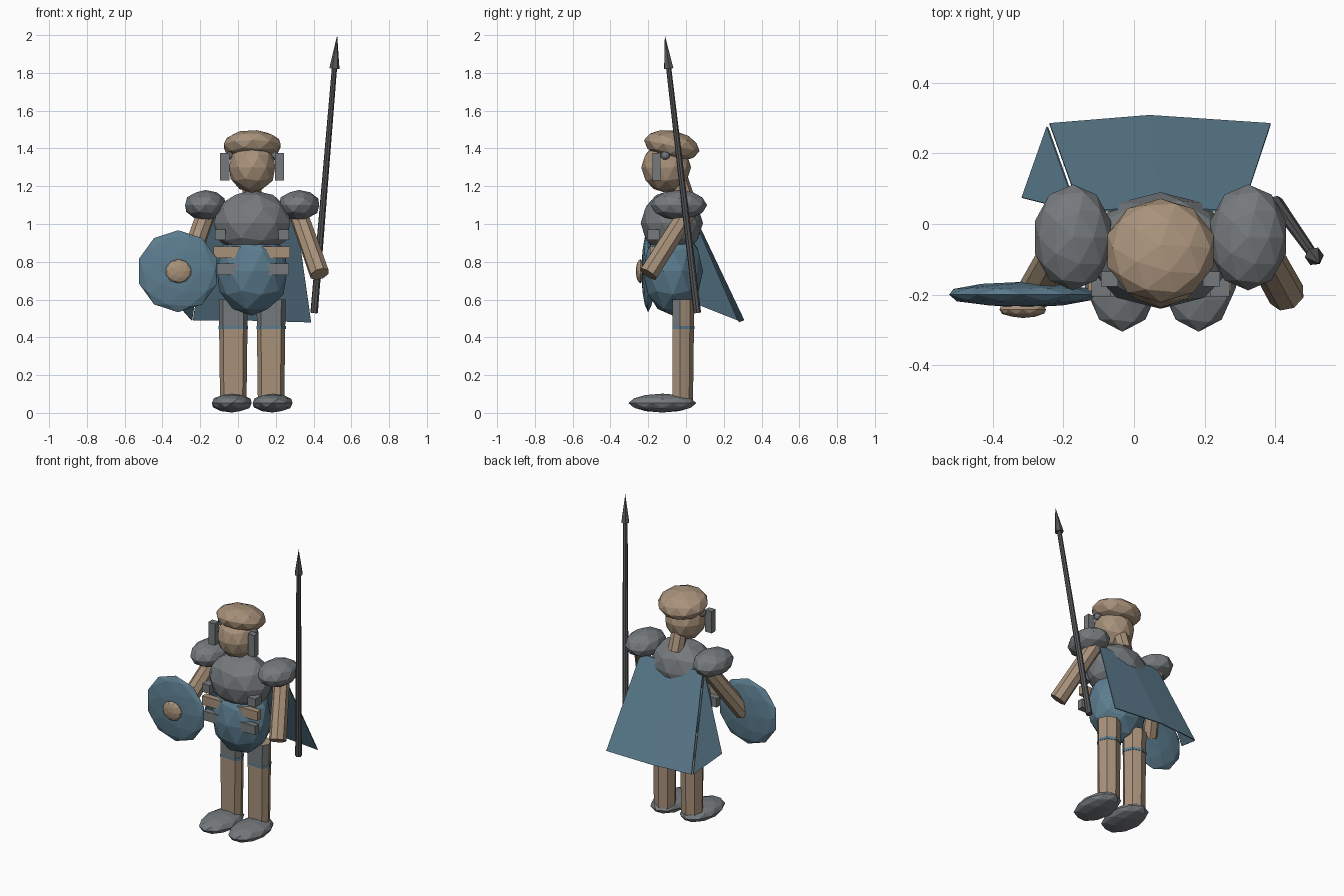
import bpy, bmesh, math
from mathutils import Matrix, Vector

if "Cube" in bpy.data.objects:
    bpy.data.objects.remove(bpy.data.objects["Cube"])

CX = 0.075  # the body's centre line


def material(name, rgb):
    m = bpy.data.materials.new(name)
    m.diffuse_color = (*rgb, 1)
    m.use_nodes = True
    m.node_tree.nodes["Principled BSDF"].inputs["Base Color"].default_value = m.diffuse_color
    return m


TAN = material("tan", (0.39, 0.285, 0.195))
GREY = material("steel grey", (0.18, 0.195, 0.205))
BLUE = material("cloth blue", (0.107, 0.204, 0.274))
DARK = material("dark iron", (0.10, 0.10, 0.105))


def finish(name, bm, *mats):
    bmesh.ops.recalc_face_normals(bm, faces=bm.faces)
    me = bpy.data.meshes.new(name)
    bm.to_mesh(me)
    bm.free()
    for m in mats:
        me.materials.append(m)
    ob = bpy.data.objects.new(name, me)
    bpy.context.collection.objects.link(ob)
    return ob


def ball(name, loc, size, mat, rx=0, pole_forward=False):
    bm = bmesh.new()
    bmesh.ops.create_icosphere(bm, subdivisions=2, radius=1)
    if pole_forward:
        bm.transform(Matrix.Rotation(math.pi / 2, 4, 'X'))
    bm.transform(Matrix.Translation(loc) @ Matrix.Rotation(rx, 4, 'X') @ Matrix.Diagonal((*size, 1)))
    return finish(name, bm, mat)


def rod(name, a, b, r1, r2, mat, sides=8, extra=None):
    a, b = Vector(a), Vector(b)
    d = b - a
    bm = bmesh.new()
    bmesh.ops.create_cone(bm, cap_ends=True, segments=sides, radius1=r1, radius2=r2, depth=d.length)
    rot = d.to_track_quat('Z', 'Y').to_matrix().to_4x4()
    bm.transform(Matrix.Translation((a + b) / 2) @ rot)
    return finish(name, bm, mat, *([extra] if extra else []))


def box(name, lo, hi, mat):
    lo, hi = Vector(lo), Vector(hi)
    bm = bmesh.new()
    bmesh.ops.create_cube(bm, size=1)
    bm.transform(Matrix.Translation((lo + hi) / 2) @ Matrix.Diagonal((*(hi - lo), 1)))
    return finish(name, bm, mat)


def sheet(name, faces, mat):
    bm = bmesh.new()
    for pts in faces:
        bm.faces.new([bm.verts.new(p) for p in pts])
    bmesh.ops.remove_doubles(bm, verts=bm.verts, dist=0.001)
    ob = finish(name, bm, mat)
    mod = ob.modifiers.new("thickness", 'SOLIDIFY')
    mod.thickness = 0.006
    mod.offset = 0
    return ob


# head, cap and neck
ball("head", (CX, -0.105, 1.30), (0.128, 0.132, 0.135), TAN)
ball("cap", (CX, -0.075, 1.415), (0.158, 0.15, 0.08), TAN, rx=-0.2)
rod("neck", (CX, 0.0, 1.12), (CX, -0.06, 1.30), 0.05, 0.05, TAN)

# torso
ball("breastplate", (CX, -0.075, 1.005), (0.212, 0.165, 0.175), GREY)
ball("tunic", (CX, -0.07, 0.75), (0.195, 0.16, 0.235), BLUE)
box("waist_band", (-0.13, -0.19, 0.82), (0.275, -0.15, 0.88), TAN)
box("belt", (-0.11, -0.205, 0.73), (0.27, -0.165, 0.79), GREY)

for side, s in (("left", -1), ("right", 1)):
    def x(v):
        return CX + s * v

    # cheek guard, chest buckle and shoulder pad
    box(side + "_cheek_guard", (x(0.145) - 0.024, -0.177, 1.23), (x(0.145) + 0.024, -0.135, 1.375), GREY)
    ball(side + "_cap_rivet", (x(0.12), -0.11, 1.362), (0.02, 0.025, 0.022), GREY)
    box(side + "_buckle", (x(0.168) - 0.028, -0.205, 0.915), (x(0.168) + 0.028, -0.14, 0.97), GREY)
    ball(side + "_shoulder_pad", (x(0.248), -0.038, 1.10), (0.113, 0.15, 0.08), GREY)

    # arm, reaching forward
    rod(side + "_arm", (x(0.235), 0.02, 1.08), (x(0.357), -0.2, 0.735), 0.05, 0.053, TAN)

    # leg: shin, knee band and thigh with a flattened front
    parts = [rod(side + "_shin", (x(0.1), -0.033, 0.06), (x(0.1), -0.033, 0.445), 0.07, 0.075, TAN),
             rod(side + "_knee_band", (x(0.1), -0.033, 0.443), (x(0.1), -0.033, 0.46), 0.078, 0.078, BLUE),
             rod(side + "_thigh", (x(0.1), -0.033, 0.458), (x(0.1), -0.033, 0.60), 0.075, 0.077, TAN, extra=GREY)]
    for ob in parts:
        for v in ob.data.vertices:
            v.co.y = max(v.co.y, -0.072)
    for p in parts[2].data.polygons:
        p.material_index = int(p.normal.y < -0.3)

    # foot
    ball(side + "_foot", (x(0.108), -0.125, 0.052), (0.111, 0.18, 0.05), GREY)

# shield with boss
ball("shield", (-0.317, -0.2, 0.75), (0.217, 0.036, 0.217), BLUE, pole_forward=True)
ball("shield_boss", (-0.315, -0.242, 0.75), (0.069, 0.024, 0.064), TAN, pole_forward=True)

# spear, leaning outward and forward
foot, tip = Vector((0.403, 0.06, 0.53)), Vector((0.525, -0.112, 2.0))
neck = foot.lerp(tip, 0.88)
rod("spear_shaft", foot, neck, 0.02, 0.014, DARK)
rod("spear_head", neck, tip, 0.027, 0.0, DARK, sides=6)

# cape: two back panels and a separate flap on the left
top_l, top_m, top_r = (-0.15, 0.035, 1.06), (CX, 0.045, 1.04), (0.305, 0.035, 1.06)
low_l, low_m, low_r = (-0.239, 0.283, 0.49), (0.044, 0.306, 0.49), (0.387, 0.283, 0.48)
sheet("cape", [(top_l, top_m, low_m, low_l), (top_m, top_r, low_r, low_m)], BLUE)
sheet("cape_flap", [((-0.16, 0.035, 1.05), (-0.245, 0.275, 0.49), (-0.316, 0.074, 0.57))], BLUE)
